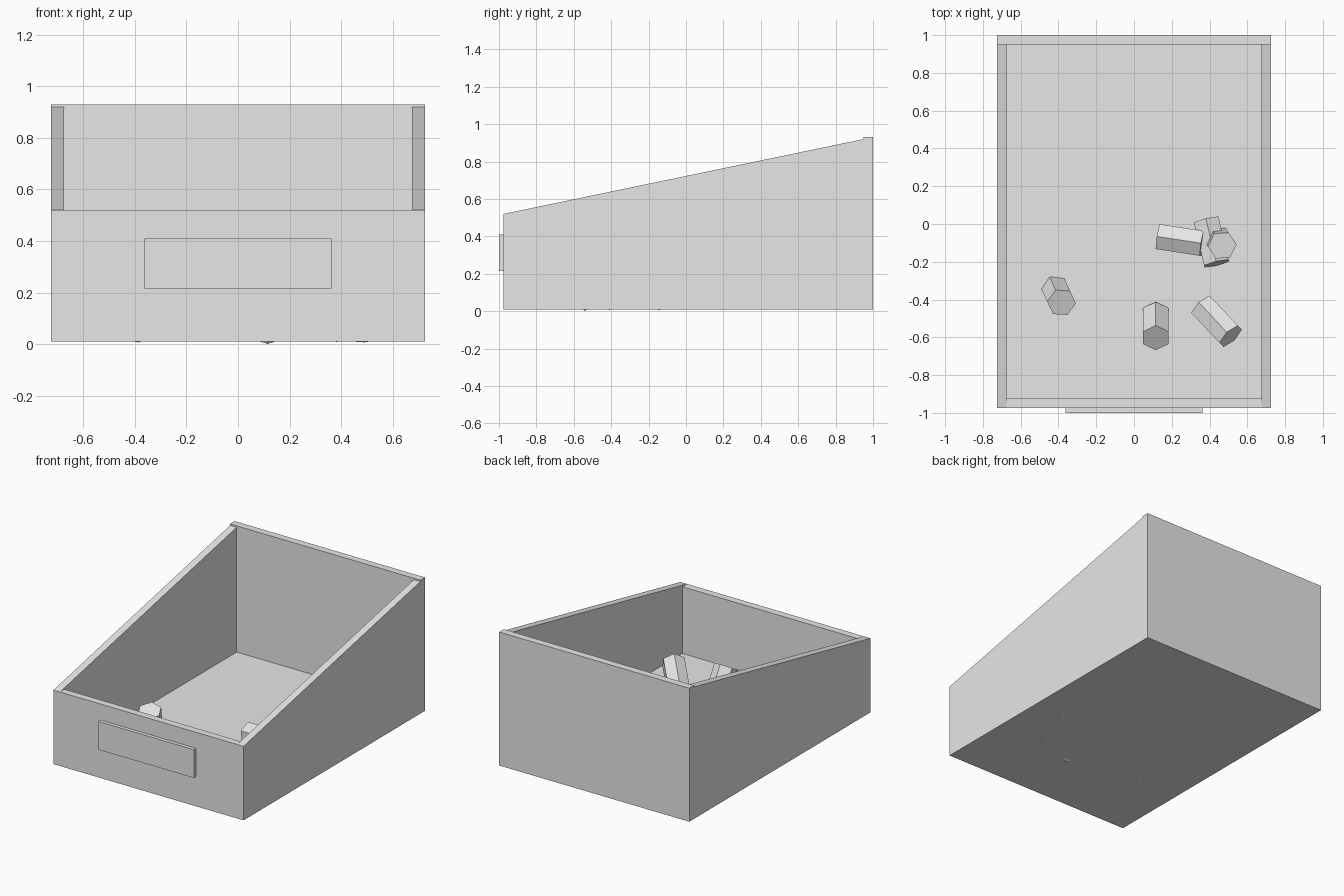
import bpy
import bmesh
from mathutils import Matrix, Vector

old = bpy.data.objects.get("Cube")
if old:
    bpy.data.objects.remove(old, do_unlink=True)

# Single plain grey material
grey = bpy.data.materials.new("plain_grey")
grey.use_nodes = True
colour = (0.8, 0.8, 0.8, 1)
grey.diffuse_color = colour
grey.node_tree.nodes["Principled BSDF"].inputs["Base Color"].default_value = colour


def add_object(name, bm):
    bmesh.ops.recalc_face_normals(bm, faces=bm.faces)
    mesh = bpy.data.meshes.new(name)
    bm.to_mesh(mesh)
    bm.free()
    mesh.materials.append(grey)
    obj = bpy.data.objects.new(name, mesh)
    bpy.context.collection.objects.link(obj)
    return obj


def add_panel(name, profile, x0, x1):
    """Extrude a (y, z) outline from x0 to x1."""
    bm = bmesh.new()
    face = bm.faces.new([bm.verts.new((x0, y, z)) for y, z in profile])
    out = bmesh.ops.extrude_face_region(bm, geom=[face])
    moved = [v for v in out["geom"] if isinstance(v, bmesh.types.BMVert)]
    bmesh.ops.translate(bm, vec=(x1 - x0, 0, 0), verts=moved)
    return add_object(name, bm)


def rect(y0, y1, z0, z1):
    return [(y0, z0), (y1, z0), (y1, z1), (y0, z1)]


def add_nugget(name, centre, axis, radius=0.077, length=0.237):
    """Hexagonal prism along axis, with one ridge turned uppermost."""
    u = Vector(axis).normalized()
    ridge = (Vector((0, 0, 1)) - u * u.z).normalized()
    side = u.cross(ridge)
    turn = Matrix((ridge, side, u)).transposed().to_4x4()
    bm = bmesh.new()
    bmesh.ops.create_cone(bm, cap_ends=True, segments=6, radius1=radius,
                          radius2=radius, depth=length)
    # Put a vertex on the local x axis whatever the starting angle
    first = bm.verts[:][0].co
    spin = Vector((1, 0)).angle_signed(Vector((first.x, first.y)))
    turn = turn @ Matrix.Rotation(spin, 4, "Z")
    bmesh.ops.transform(bm, matrix=Matrix.Translation(centre) @ turn, verts=bm.verts)
    return add_object(name, bm)


# Open bin with sloping sides
half, wall, base = 0.725, 0.05, 0.01
front, back = -0.975, 1.0
inner = half - wall
slope = [(front, base), (back - wall, base), (back - wall, 0.92), (front, 0.52)]
add_panel("left_wall", slope, inner, half)
add_panel("right_wall", slope, -half, -inner)
add_panel("back_wall", rect(back - wall, back, base, 0.93), -half, half)
add_panel("front_wall", rect(front, front + wall, base, 0.52), -inner, inner)
add_panel("floor", rect(front + wall, back - wall, base, 0.06), -inner, inner)
add_panel("label_plate", rect(-1.0, front, 0.215, 0.41), -0.363, 0.363)

# Loose hexagonal pieces lying on the floor
pieces = [
    ((0.245, -0.085, 0.115), (0.98, -0.15, 0.1)),
    ((0.115, -0.54, 0.142), (0, -0.53, 0.85)),
    ((0.437, -0.515, 0.125), (0.64, -0.68, 0.4)),
    ((-0.4, -0.38, 0.144), (0.14, -0.3, 0.945)),
    ((0.457, -0.1, 0.135), (0.08, -0.12, 0.99)),
    ((0.41, -0.095, 0.12), (0.23, -0.96, 0.15)),
]
for i, (centre, axis) in enumerate(pieces):
    add_nugget(f"loose_piece_{i + 1}", centre, axis)
